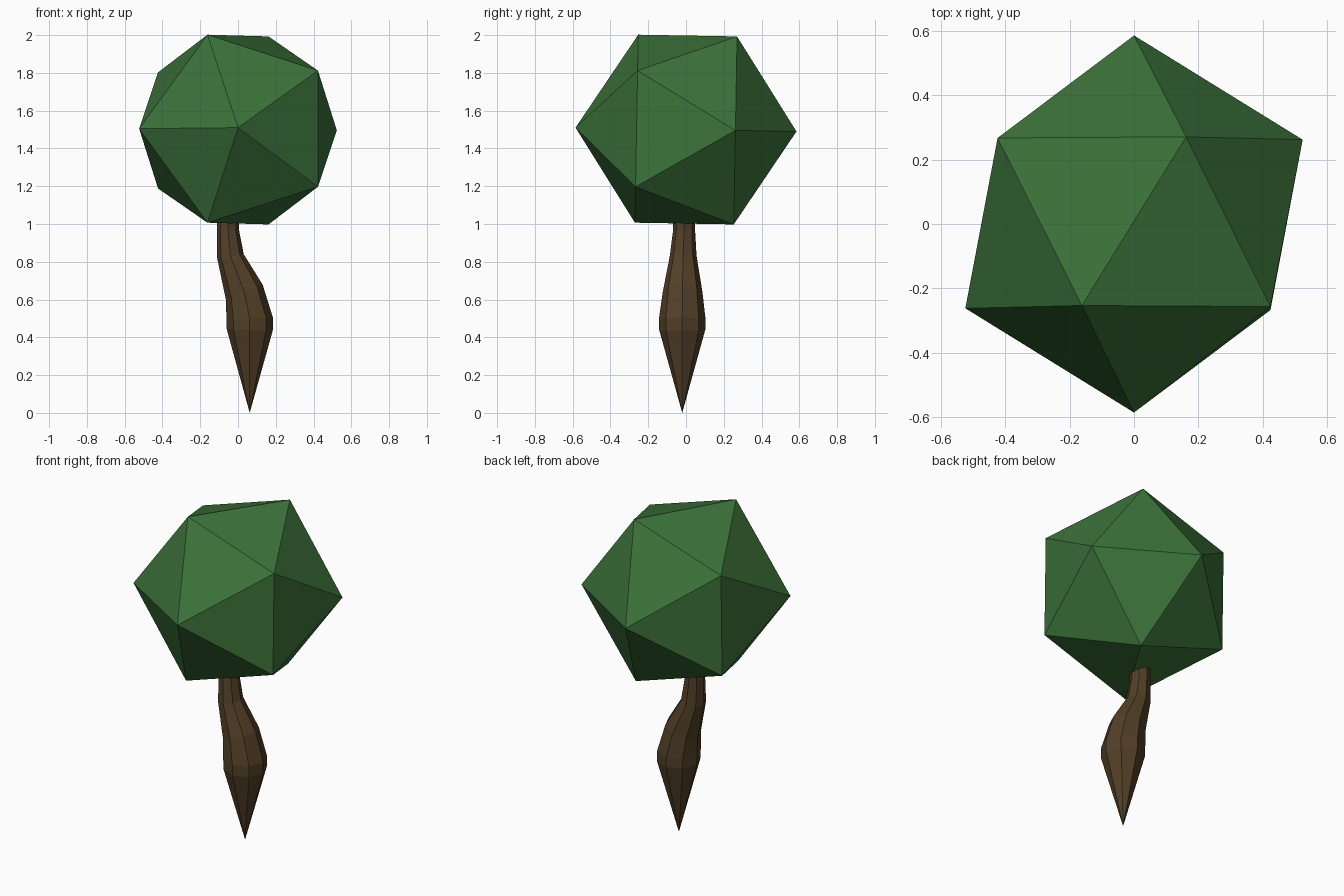
import bpy, bmesh
from math import sin, cos, pi, radians
from mathutils import Matrix

if "Cube" in bpy.data.objects:
    bpy.data.objects.remove(bpy.data.objects["Cube"])


def make_object(name, bm, color):
    bmesh.ops.recalc_face_normals(bm, faces=bm.faces)
    mesh = bpy.data.meshes.new(name)
    bm.to_mesh(mesh)
    bm.free()
    mat = bpy.data.materials.new(name + "_colour")
    mat.diffuse_color = (*color, 1)
    mat.use_nodes = True
    mat.node_tree.nodes["Principled BSDF"].inputs["Base Color"].default_value = mat.diffuse_color
    mesh.materials.append(mat)
    obj = bpy.data.objects.new(name, mesh)
    bpy.context.collection.objects.link(obj)
    return obj


# Foliage: icosahedron with its poles facing front and back, tipped one degree
bm = bmesh.new()
bmesh.ops.create_icosphere(
    bm, subdivisions=1, radius=0.585,
    matrix=Matrix.Translation((0, 0, 1.5)) @ Matrix.Rotation(radians(-91), 4, 'X'))
make_object("foliage", bm, (0.045, 0.17, 0.042))

# Trunk: bent eight-sided loft, pointed at the ground
# each ring: centre x, centre y, centre z, radius, tilt in degrees
SIDES = 8
rings = [
    (0.062, -0.02, 0.44, 0.122, -2),
    (0.062, -0.02, 0.50, 0.123, 2),
    (0.033, -0.018, 0.64, 0.105, 22),
    (-0.04, -0.015, 0.83, 0.071, 8),
    (-0.053, -0.01, 0.97, 0.058, 0),
    (-0.05, -0.01, 1.15, 0.058, 0),
]
bm = bmesh.new()
tip = bm.verts.new((0.062, -0.02, 0))
loops = []
for x, y, z, r, tilt in rings:
    t = radians(tilt)
    loops.append([bm.verts.new((x + r * cos(a) * cos(t), y + r * sin(a), z + r * cos(a) * sin(t)))
                  for a in (2 * pi * i / SIDES for i in range(SIDES))])
for i in range(SIDES):
    j = (i + 1) % SIDES
    bm.faces.new((tip, loops[0][j], loops[0][i]))
    for low, high in zip(loops, loops[1:]):
        bm.faces.new((low[i], low[j], high[j], high[i]))
bm.faces.new(loops[-1])
make_object("trunk", bm, (0.085, 0.05, 0.02))
